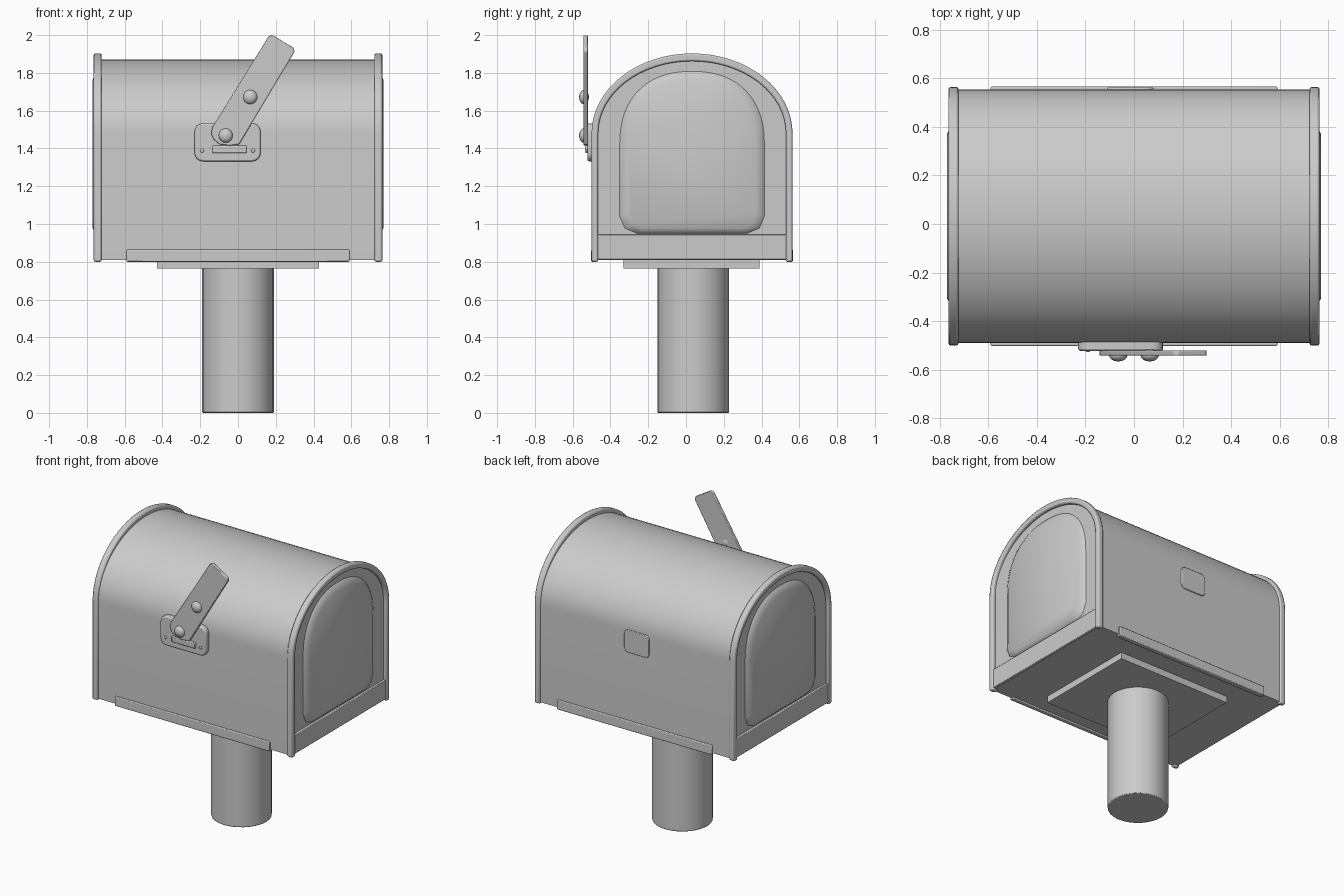
import bpy, bmesh, math
from mathutils import Vector

if "Cube" in bpy.data.objects:
    bpy.data.objects.remove(bpy.data.objects["Cube"])

CY = 0.032  # centre line of the box in y


def finish(name, bm, bevel=0.0, angle=35):
    bmesh.ops.recalc_face_normals(bm, faces=bm.faces)
    me = bpy.data.meshes.new(name)
    bm.to_mesh(me)
    bm.free()
    ob = bpy.data.objects.new(name, me)
    bpy.context.collection.objects.link(ob)
    if bevel:
        m = ob.modifiers.new("Bevel", 'BEVEL')
        m.width, m.segments, m.limit_method = bevel, 2, 'ANGLE'
        m.angle_limit = math.radians(40)
    bpy.ops.object.select_all(action='DESELECT')
    ob.select_set(True)
    bpy.context.view_layer.objects.active = ob
    bpy.ops.object.shade_smooth_by_angle(angle=math.radians(angle))
    return ob


def loft(name, sections, axis, bevel=0.0):
    """Skin 2D outlines placed at offsets along x or y, with end caps."""
    bm = bmesh.new()
    rings = []
    for outline, d in sections:
        rings.append([bm.verts.new((d, a, b) if axis == 'x' else (a, d, b)) for a, b in outline])
    n = len(rings[0])
    for r, s in zip(rings, rings[1:]):
        for i in range(n):
            j = (i + 1) % n
            bm.faces.new((r[i], r[j], s[j], s[i]))
    bm.faces.new(rings[0])
    bm.faces.new(rings[-1])
    return finish(name, bm, bevel)


def box(name, lo, hi, bevel=0.0):
    bm = bmesh.new()
    bmesh.ops.create_cube(bm, size=1)
    for v in bm.verts:
        v.co = Vector([(l + h) / 2 + c * (h - l) for l, h, c in zip(lo, hi, v.co)])
    return finish(name, bm, bevel)


def arch(half, bottom, spring, top, power=2.0, n=32, cut=0.0):
    """Mailbox outline: straight sides, curved top, optional cut lower corners."""
    pts = [(CY - half, bottom + cut)]
    for i in range(n + 1):
        a = math.pi * (1 - i / n)
        c, s = math.cos(a), max(0.0, math.sin(a))
        pts.append((CY + half * math.copysign(abs(c) ** (2 / power), c),
                    spring + (top - spring) * s ** (2 / power)))
    pts.append((CY + half, bottom + cut))
    if cut:
        k = cut * 0.3
        pts += [(CY + half - k, bottom + k), (CY + half - cut, bottom),
                (CY - half + cut, bottom), (CY - half + k, bottom + k)]
    return pts


def round_rect(x0, x1, z0, z1, r, n=4):
    pts = []
    for cx, cz, a0 in ((x1 - r, z1 - r, 0), (x0 + r, z1 - r, 90),
                       (x0 + r, z0 + r, 180), (x1 - r, z0 + r, 270)):
        for i in range(n + 1):
            a = math.radians(a0 + 90 * i / n)
            pts.append((cx + r * math.cos(a), cz + r * math.sin(a)))
    return pts


def dome(name, x, y, z, r, depth):
    bm = bmesh.new()
    bmesh.ops.create_uvsphere(bm, u_segments=16, v_segments=10, radius=1)
    for v in bm.verts:
        v.co = Vector((x + v.co.x * r, y + v.co.y * depth, z + v.co.z * r))
    return finish(name, bm, angle=60)


# Post and mounting plate
bm = bmesh.new()
bmesh.ops.create_cone(bm, cap_ends=True, segments=28, radius1=0.19, radius2=0.19, depth=0.78)
bmesh.ops.translate(bm, verts=bm.verts, vec=(0, 0.038, 0.39))
finish("post", bm, bevel=0.006)
box("mounting_plate", (-0.43, -0.33, 0.765), (0.43, 0.39, 0.82))

# Box body
body = arch(0.522, 0.81, 1.48, 1.872)
loft("box_body", [(body, -0.742), (body, 0.742)], 'x')

# Ends: rolled rim, raised door panel, bottom band
rim = arch(0.532, 0.80, 1.48, 1.903) + arch(0.497, 0.80, 1.48, 1.862)[::-1]
for side, s in (("right", 1), ("left", -1)):
    loft(side + "_rim", [(rim, s * 0.722), (rim, s * 0.764)], 'x', bevel=0.009)
    loft(side + "_end_panel",
         [(arch(0.385, 0.95, 1.42, 1.81, 2.3, cut=0.09), s * 0.74),
          (arch(0.375, 0.955, 1.42, 1.80, 2.3, cut=0.09), s * 0.750),
          (arch(0.340, 0.975, 1.42, 1.765, 2.3, cut=0.08), s * 0.769)], 'x')
    x0, x1 = sorted((s * 0.735, s * 0.757))
    box(side + "_bottom_band", (x0, CY - 0.50, 0.812), (x1, CY + 0.50, 0.945), 0.004)

# Floor flanges along both long sides
for side, y0, y1 in (("front", -0.502, -0.47), ("back", 0.53, 0.566)):
    box(side + "_flange", (-0.59, y0, 0.80), (0.59, y1, 0.865), 0.005)

# Flag bracket with clip and screws
plate = round_rect(-0.23, 0.12, 1.332, 1.533, 0.045)
loft("flag_bracket", [(plate, -0.48), (plate, -0.522)], 'y', bevel=0.008)
box("bracket_clip", (-0.135, -0.534, 1.375), (0.045, -0.515, 1.415), 0.005)
for i, x in enumerate((-0.19, 0.08)):
    dome(f"bracket_screw_{i + 1}", x, -0.522, 1.388, 0.01, 0.005)

# Matching plate pressed into the back wall
plate = round_rect(-0.11, 0.08, 1.335, 1.49, 0.03)
loft("back_plate", [(plate, 0.54), (plate, 0.562)], 'y', bevel=0.004)

# Raised flag, drawn along its arm then tilted
shape = [(0.57, 0.08), (0.585, 0.065), (0.585, -0.065), (0.57, -0.08), (0.0, -0.084),
         (-0.03, -0.072), (-0.05, -0.045), (-0.056, -0.005), (-0.035, 0.045), (-0.002, 0.085)]
ang = math.radians(58.7)
ca, sa = math.cos(ang), math.sin(ang)
flag = [(-0.065 + u * ca + v * sa, 1.468 + u * sa - v * ca) for u, v in shape]
top = max(z for _, z in flag)
flag = [(x, z + 2.0 - top if z > 1.8 else z) for x, z in flag]
loft("flag", [(flag, -0.52), (flag, -0.542)], 'y', bevel=0.004)
dome("pivot_bolt", -0.065, -0.54, 1.468, 0.038, 0.026)
dome("flag_bolt", 0.065, -0.54, 1.672, 0.038, 0.026)
